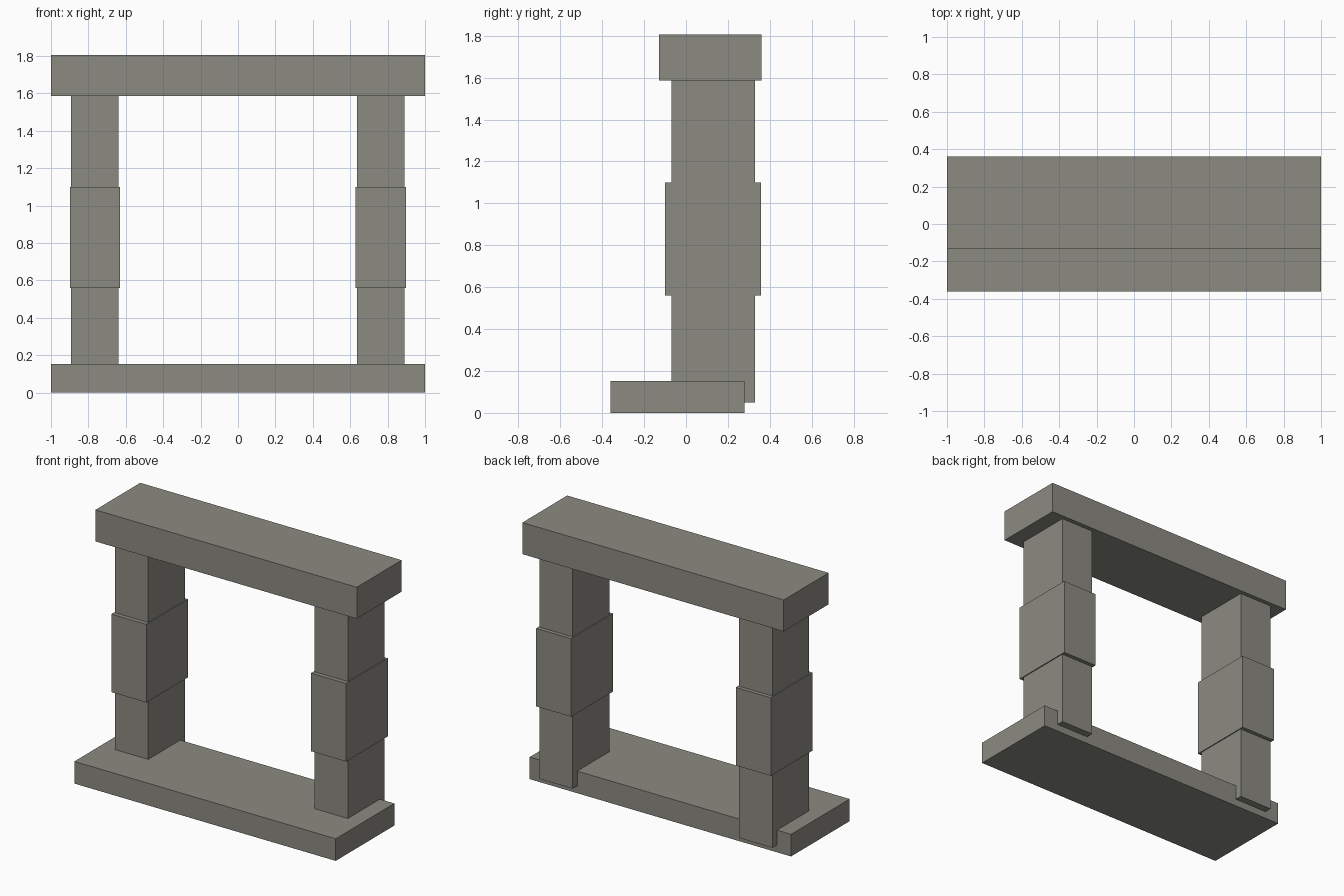
import bpy
import bmesh
from mathutils import Vector

cube = bpy.data.objects.get("Cube")
if cube:
    bpy.data.objects.remove(cube, do_unlink=True)

# Single stone colour
stone = bpy.data.materials.new("grey_stone")
stone.use_nodes = True
colour = (0.26, 0.255, 0.22, 1)
stone.diffuse_color = colour
bsdf = stone.node_tree.nodes["Principled BSDF"]
bsdf.inputs["Base Color"].default_value = colour
bsdf.inputs["Roughness"].default_value = 0.9


def block(name, low, high):
    """Flat-faced box between two opposite corners."""
    low, high = Vector(low), Vector(high)
    bm = bmesh.new()
    bmesh.ops.create_cube(bm, size=1)
    bmesh.ops.scale(bm, vec=high - low, verts=bm.verts)
    mesh = bpy.data.meshes.new(name)
    bm.to_mesh(mesh)
    bm.free()
    mesh.materials.append(stone)
    obj = bpy.data.objects.new(name, mesh)
    obj.location = (low + high) / 2
    bpy.context.collection.objects.link(obj)
    return obj


# Sill and lintel slabs
block("sill", (-1, -0.36, 0), (1, 0.28, 0.153))
block("lintel", (-1, -0.13, 1.587), (1, 0.36, 1.805))

# Posts with a thicker sleeve around the middle
for side, x in (("right", -0.765), ("left", 0.763)):
    block(side + "_post", (x - 0.127, -0.07, 0.05), (x + 0.127, 0.33, 1.587))
    block(side + "_sleeve", (x - 0.134, -0.1, 0.56), (x + 0.134, 0.357, 1.10))
